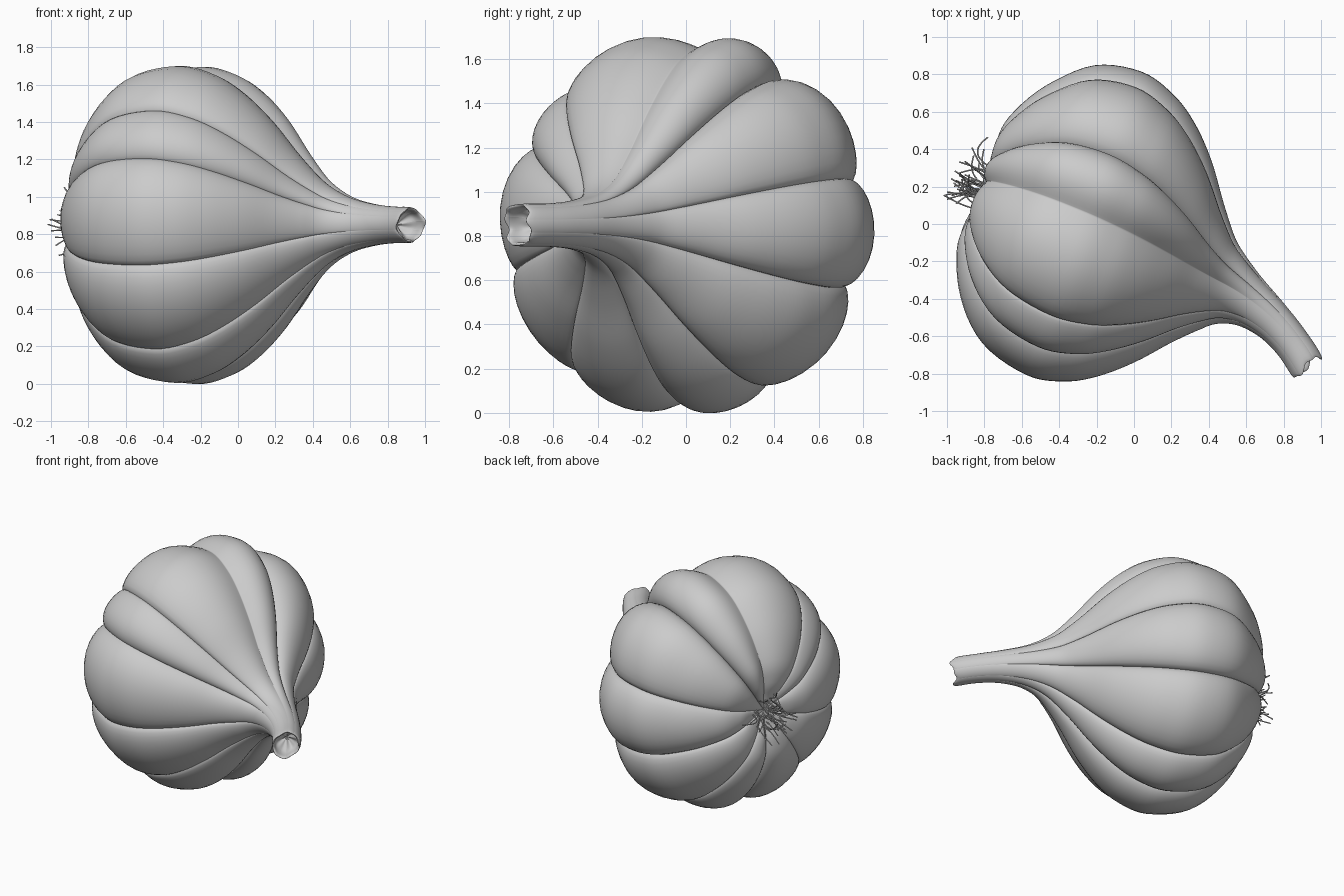
import bpy
import bmesh
import math
import random
from mathutils import Vector

if "Cube" in bpy.data.objects:
    bpy.data.objects.remove(bpy.data.objects["Cube"], do_unlink=True)

random.seed(7)
CENTRE = Vector((-0.28, -0.02, 0.85))
HEADING = math.radians(-23)
BEND_START, BEND_RATE = 0.8, math.radians(-40) / 0.65

grey = bpy.data.materials.new("garlic grey")
grey.use_nodes = True
grey.diffuse_color = (0.6, 0.6, 0.6, 1)
bsdf = grey.node_tree.nodes["Principled BSDF"]
bsdf.inputs["Base Color"].default_value = (0.6, 0.6, 0.6, 1)
bsdf.inputs["Roughness"].default_value = 0.7

# Outline along the axis: distance, radius, strength of the clove furrows
OUTLINE = [
    (-0.53, 0.004, 0), (-0.55, 0.10, 0.4), (-0.585, 0.22, 0.9), (-0.575, 0.38, 1),
    (-0.46, 0.605, 1), (-0.26, 0.795, 1), (0, 0.86, 1), (0.20, 0.815, 1.1),
    (0.36, 0.72, 1.3), (0.52, 0.57, 1.5), (0.68, 0.375, 1.5), (0.82, 0.23, 1.1),
    (0.96, 0.15, 0.5), (1.12, 0.112, 0.2), (1.28, 0.098, 0.1), (1.42, 0.096, 0.1),
    (1.425, 0.082, 0.1), (1.36, 0.07, 0.1), (1.30, 0.004, 0)]

# Cloves around the axis: start angle, first furrow's height and softness, crest height
CLOVES = [
    (-164, 0.91, 0.6, 0.99), (-125, 0.94, 0.6, 1.01), (-90, 0.89, 0.6, 1.01),
    (-63, 0.93, 0.6, 1.03), (-21, 0.92, 0.6, 1.04), (15, 0.94, 0.6, 1.04),
    (57, 0.88, 0.7, 1.03), (84, 0.93, 1.1, 1.01), (129, 0.91, 0.6, 0.95),
    (152, 0.88, 0.8, 0.98)]


def axis_frame(s):
    """Point and sideways direction on the axis, straight then bending through the stem."""
    straight = min(s, BEND_START)
    d = Vector((math.cos(HEADING), math.sin(HEADING), 0))
    p = CENTRE + d * straight
    turn = BEND_RATE * (s - straight)
    if s > BEND_START:
        mid = HEADING + turn / 2
        p += Vector((math.cos(mid), math.sin(mid), 0)) * (s - straight)
    a = HEADING + turn
    return p, Vector((-math.sin(a), math.cos(a), 0))


def smooth_rows(keys, steps):
    """Catmull-Rom interpolation of the outline rows."""
    rows = []
    for i in range(len(keys) - 1):
        a, b, c, d = (keys[min(max(k, 0), len(keys) - 1)] for k in range(i - 1, i + 3))
        for n in range(steps):
            t = n / steps
            rows.append([0.5 * (2 * q + (r - p) * t + (2 * p - 5 * q + 4 * r - w) * t * t
                                + (3 * q - p - 3 * r + w) * t ** 3)
                         for p, q, r, w in zip(a, b, c, d)])
    return rows + [list(keys[-1])]


def clove_columns(samples):
    """Angle and relative radius around the bulb, packed tightly at the furrows."""
    columns = []
    for i, (start, valley, soft, crest) in enumerate(CLOVES):
        end, next_valley, next_soft, _ = CLOVES[(i + 1) % len(CLOVES)]
        if end < start:
            end += 360
        for n in range(samples):
            t = -math.cos(math.pi * n / samples)
            k = (t + 1) / 2
            low = valley * (1 - k) + next_valley * k
            power = soft * (1 - k) + next_soft * k
            height = low + (crest - low) * max(0, 1 - t * t) ** power
            columns.append((math.radians(start + (end - start) * k), height))
    return columns


# Bulb and hollow stem in one skin
bm = bmesh.new()
columns = clove_columns(14)
rings = []
for s, r, strength in smooth_rows(OUTLINE, 5):
    ring = []
    rim = min(max((s - 1.25) / 0.17, 0), 1)
    lean = 0.04 * min(max((s + 0.4) / 0.4, 0), 1) * r
    for angle, height in columns:
        f = 1 + strength * (height - 1)
        along = s * (1 + 0.6 * (f - 1)) if s < 0 else s
        along -= lean * math.cos(angle)
        along += rim * (0.015 * math.sin(3 * angle + 1) + 0.006 * math.sin(7 * angle)
                        - 0.015 * math.cos(angle))
        p, side = axis_frame(along)
        radius = max(r, 0.003) * f
        ring.append(bm.verts.new(p + side * radius * math.cos(angle)
                                 + Vector((0, 0, radius * math.sin(angle)))))
    rings.append(ring)
count = len(columns)
for a, b in zip(rings, rings[1:]):
    for j in range(count):
        k = (j + 1) % count
        bm.faces.new((a[j], a[k], b[k], b[j]))
bm.faces.new(list(reversed(rings[0])))
bm.faces.new(rings[-1])
mesh = bpy.data.meshes.new("garlic_bulb")
bm.to_mesh(mesh)
bm.free()
mesh.materials.append(grey)
bulb = bpy.data.objects.new("garlic_bulb", mesh)
bpy.context.collection.objects.link(bulb)
bpy.context.view_layer.objects.active = bulb
bulb.select_set(True)
bpy.ops.object.shade_smooth_by_angle(angle=math.radians(50))

# Root hairs: thin curling curves at the base
hairs = bpy.data.curves.new("root_hairs", "CURVE")
hairs.dimensions = "3D"
hairs.bevel_depth = 0.004
hairs.bevel_resolution = 1
hairs.resolution_u = 4
base, side = axis_frame(-0.54)
out = Vector((-math.cos(HEADING), -math.sin(HEADING), 0))
up = Vector((0, 0, 1))


def add_hair(points):
    spline = hairs.splines.new("NURBS")
    spline.points.add(len(points) - 1)
    for target, p in zip(spline.points, points):
        target.co = (*p, 1)
    spline.order_u = 3
    spline.use_endpoint_u = True


for i in range(34):
    a = random.uniform(0, math.tau)
    radial = side * math.cos(a) + up * math.sin(a)
    p = base - up * 0.02 - side * 0.03 + radial * random.uniform(0.02, 0.14)
    heading = out + radial * random.uniform(-0.2, 0.4)
    curl = Vector([random.uniform(-0.4, 0.4) for _ in range(3)])
    step = random.uniform(0.038, 0.055)
    points = [p]
    for _ in range(4):
        p = p + heading.normalized() * step
        heading += curl
        points.append(p)
    add_hair(points)

# One long hair that curls away to the back
add_hair([base + out * o + side * w for o, w in
          ((0, 0.1), (0.07, 0.11), (0.13, 0.14), (0.14, 0.2), (0.11, 0.25))])

hairs.materials.append(grey)
bpy.context.collection.objects.link(bpy.data.objects.new("root_hairs", hairs))
